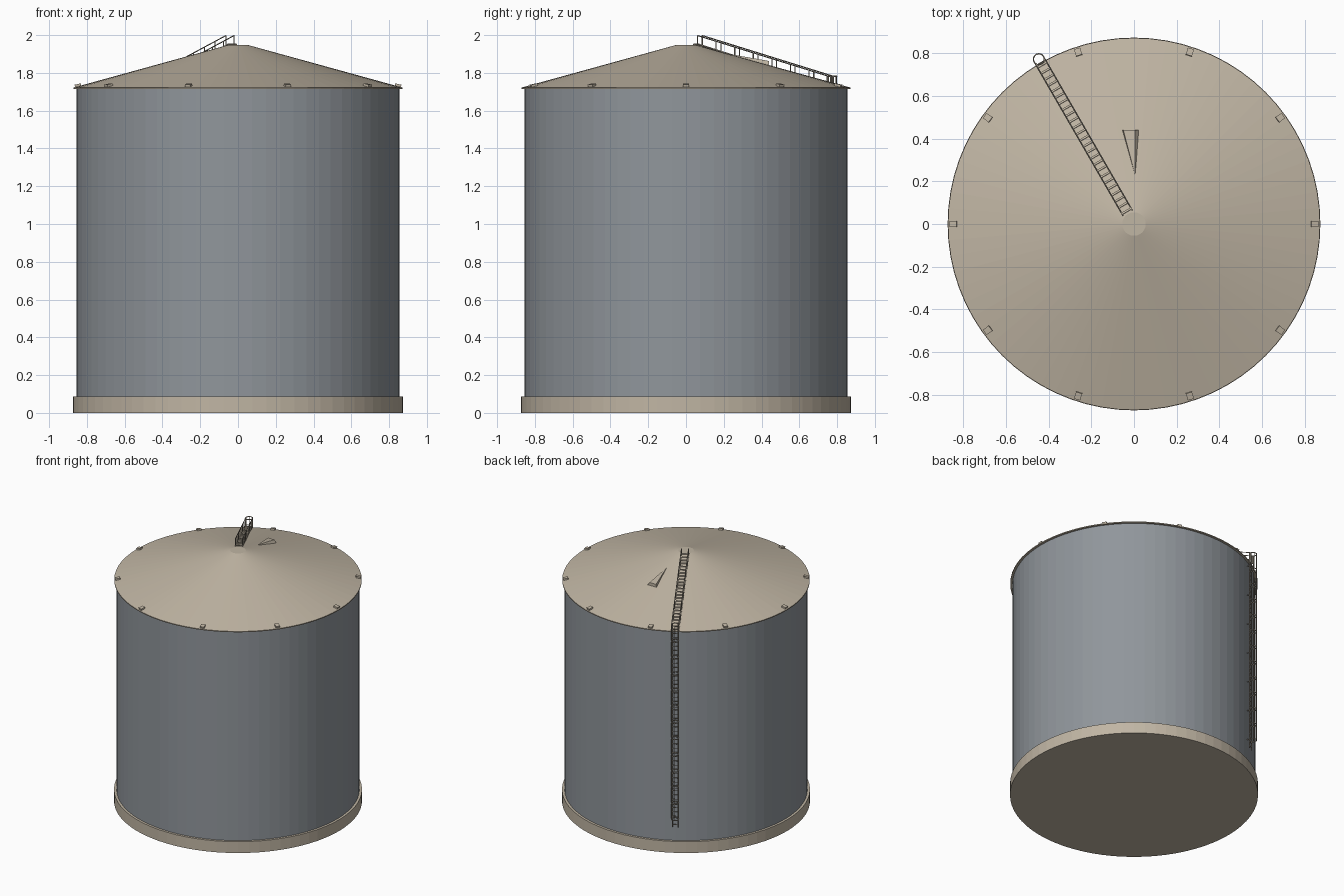
import bpy, bmesh, math
from mathutils import Vector, Matrix

if "Cube" in bpy.data.objects:
    bpy.data.objects.remove(bpy.data.objects["Cube"])


def material(name, rgb):
    m = bpy.data.materials.new(name)
    m.diffuse_color = (*rgb, 1)
    m.use_nodes = True
    m.node_tree.nodes["Principled BSDF"].inputs["Base Color"].default_value = m.diffuse_color
    return m


TAN = material("tan_paint", (0.53, 0.465, 0.37))
GREY = material("blue_grey_steel", (0.28, 0.305, 0.33))
RAIL = material("dull_rail_steel", (0.36, 0.32, 0.26))


def finish(bm, name, mat):
    bmesh.ops.recalc_face_normals(bm, faces=bm.faces)
    me = bpy.data.meshes.new(name)
    bm.to_mesh(me)
    bm.free()
    me.materials.append(mat)
    ob = bpy.data.objects.new(name, me)
    bpy.context.collection.objects.link(ob)
    return ob


def lathe(name, profile, mat, n=72):
    """Solid of revolution from (radius, z) points, capped at both ends."""
    bm = bmesh.new()
    rings = [[bm.verts.new((r * math.cos(2 * math.pi * i / n), r * math.sin(2 * math.pi * i / n), z))
              for i in range(n)] for r, z in profile]
    for a, b in zip(rings, rings[1:]):
        for i in range(n):
            j = (i + 1) % n
            bm.faces.new((a[i], a[j], b[j], b[i]))
    bm.faces.new(rings[0][::-1])
    bm.faces.new(rings[-1])
    return finish(bm, name, mat)


def tube(bm, a, b, r, sides=6):
    a, b = Vector(a), Vector(b)
    d = b - a
    mat = Matrix.Translation((a + b) / 2) @ d.to_track_quat('Z', 'Y').to_matrix().to_4x4()
    bmesh.ops.create_cone(bm, cap_ends=True, segments=sides, radius1=r, radius2=r,
                          depth=d.length, matrix=mat)


def box(bm, centre, size, rot):
    bmesh.ops.create_cube(bm, size=1, matrix=Matrix.Translation(centre) @ rot
                          @ Matrix.Diagonal((*size, 1)))


EAVE_R, EAVE_Z, CAP_R, CAP_Z = 0.872, 1.722, 0.055, 1.947


def roof_z(r):
    return EAVE_Z + (CAP_Z - EAVE_Z) * (EAVE_R - r) / (EAVE_R - CAP_R)


# main shell
lathe("foundation", [(0.874, 0), (0.874, 0.088)], TAN)
lathe("tank_wall", [(0.856, 0.08), (0.856, 1.72)], GREY)
lathe("cone_roof", [(EAVE_R, 1.715), (EAVE_R, EAVE_Z), (0.43, roof_z(0.43)), (CAP_R, CAP_Z)], TAN)

# ten small vents round the eave
bm = bmesh.new()
for i in range(10):
    a = i * math.pi / 5
    box(bm, (0.847 * math.cos(a), 0.847 * math.sin(a), 1.733), (0.034, 0.03, 0.016),
        Matrix.Rotation(a, 4, 'Z') @ Matrix.Rotation(math.radians(12), 4, 'Y'))
finish(bm, "eave_vents", TAN)

# slim wedge-shaped hatch on the back of the roof
bm = bmesh.new()
tip = bm.verts.new((0.005, 0.23, roof_z(0.23) + 0.001))
low = [bm.verts.new((x, 0.44, roof_z(0.44) - 0.004)) for x in (-0.055, 0.025)]
high = [bm.verts.new((x, 0.44, roof_z(0.44) + 0.022)) for x in (-0.05, 0.005)]
for f in ((tip, low[0], high[0]), (tip, high[0], high[1]), (tip, high[1], low[1]),
          (tip, low[1], low[0]), (low[0], low[1], high[1], high[0])):
    bm.faces.new(f)
finish(bm, "roof_hatch", TAN)

# ladder frame: r outward, s sideways, z up
ANG = math.radians(120)
OUT = Vector((math.cos(ANG), math.sin(ANG), 0))
SIDE = Vector((math.sin(ANG), -math.cos(ANG), 0))


def pt(r, s, z):
    return OUT * r + SIDE * s + Vector((0, 0, z))


W, R0, R1 = 0.025, 0.085, 0.88

# roof walkway: stringers and treads
bm = bmesh.new()
for s in (-W, W):
    tube(bm, pt(0.06, s, roof_z(0.06) + 0.006), pt(R1, s, roof_z(R1) + 0.006), 0.004)
slope = math.atan2(CAP_Z - EAVE_Z, EAVE_R - CAP_R)
for i in range(25):
    r = 0.07 + i * 0.033
    box(bm, pt(r, 0, roof_z(r) + 0.008), (0.009, 2 * W, 0.005),
        Matrix.Rotation(ANG, 4, 'Z') @ Matrix.Rotation(slope, 4, 'Y'))
finish(bm, "roof_stair", TAN)

# handrails with posts on both sides
bm = bmesh.new()
for s in (-W, W):
    tube(bm, pt(R0, s, roof_z(R0) + 0.059), pt(R1, s, roof_z(R1) + 0.064), 0.003)
    for i in range(8):
        r = R0 + i * (R1 - R0) / 7
        tube(bm, pt(r, s, roof_z(r)), pt(r, s, roof_z(r) + 0.06), 0.003)
finish(bm, "roof_handrail", RAIL)

# vertical wall ladder
bm = bmesh.new()
for s in (-0.02, 0.02):
    tube(bm, pt(0.874, s, 0.2), pt(0.874, s, 1.785), 0.0035)
for i in range(47):
    z = 0.22 + i * 0.033
    tube(bm, pt(0.874, -0.02, z), pt(0.874, 0.02, z), 0.0025)
for i in range(7):  # wall brackets
    for s in (-0.02, 0.02):
        tube(bm, pt(0.85, s, 0.27 + i * 0.235), pt(0.874, s, 0.27 + i * 0.235), 0.003)
finish(bm, "wall_ladder", RAIL)

# safety cage: hoops and vertical straps
bm = bmesh.new()
CR, CC = 0.026, 0.892


def hoop(k, n, z):
    a = 2 * math.pi * k / n
    return pt(CC + CR * math.cos(a), CR * math.sin(a), z)


for i in range(13):
    z = 0.27 + i * 0.126
    for k in range(14):
        tube(bm, hoop(k, 14, z), hoop(k + 1, 14, z), 0.0035)
for k in (-4, -2, 0, 2, 4):
    tube(bm, hoop(k, 14, 0.27), hoop(k, 14, 1.785), 0.0025)
finish(bm, "ladder_cage", RAIL)
